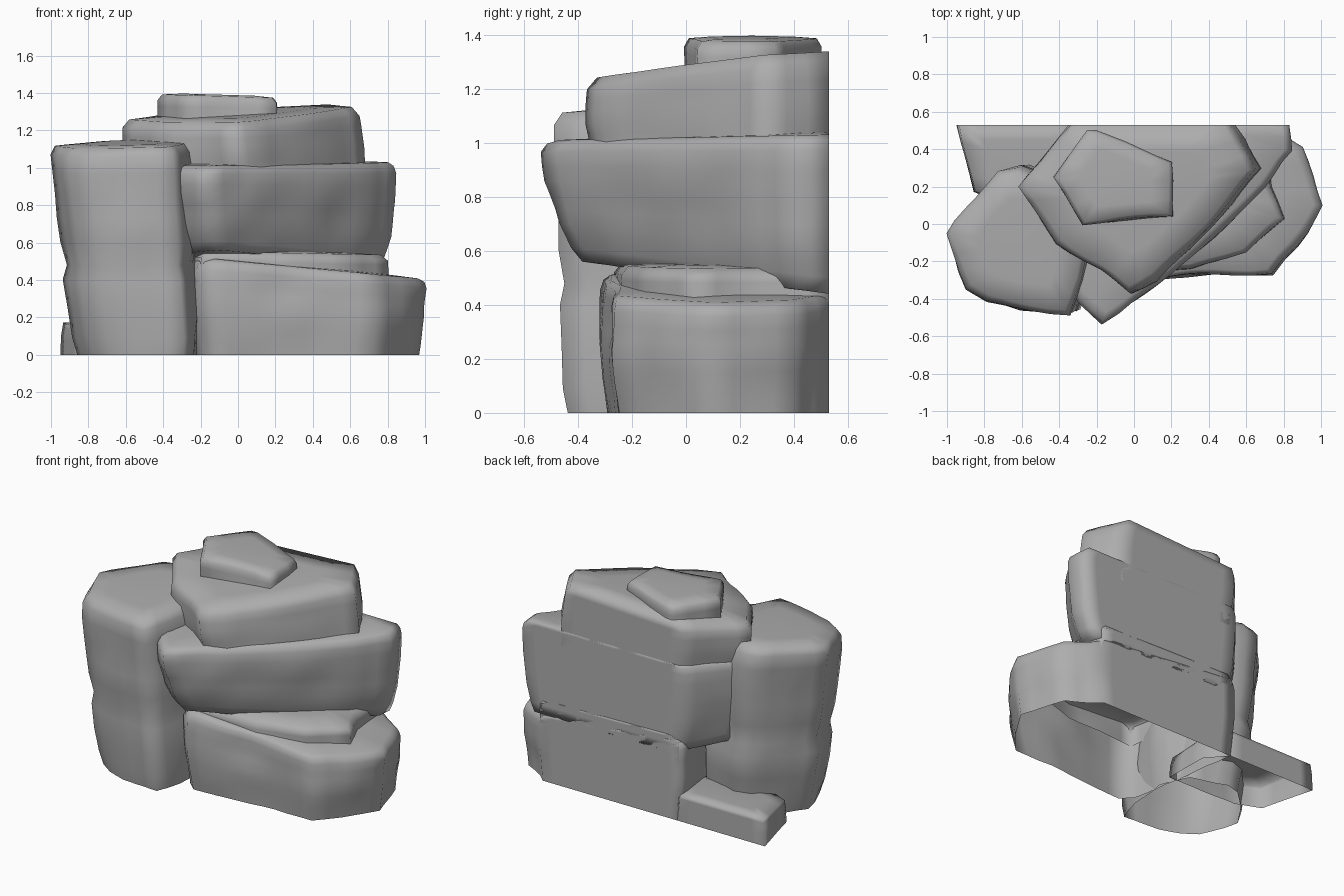
import bpy, bmesh, math
from mathutils import Vector, noise

BACK = 0.53          # flat rear plane shared by all rocks
cube = bpy.data.objects.get("Cube")
if cube:
    bpy.data.objects.remove(cube, do_unlink=True)

stone = bpy.data.materials.new("grey_stone")
stone.use_nodes = True
grey = (0.42, 0.42, 0.42, 1)
stone.diffuse_color = grey
stone.node_tree.nodes["Principled BSDF"].inputs["Base Color"].default_value = grey
FLOOR = (0, 0, 0)


def resample(points, step=0.09):
    """Split the long sides of an outline."""
    out = []
    for i, p in enumerate(points):
        a, b = Vector(p), Vector(points[(i + 1) % len(points)])
        n = max(1, round((b - a).length / step))
        out += [a.lerp(b, k / n) for k in range(n)]
    return out


def refine(layers, step=0.15):
    """Insert levels between widely spaced profile levels."""
    out = []
    for (t, s), (t2, s2) in zip(layers, layers[1:]):
        n = max(1, math.ceil((t2 - t) / step))
        out += [(t + (t2 - t) * k / n, s + (s2 - s) * k / n) for k in range(n)]
    return out + [layers[-1]]


def height(plane, q):
    """Height of a tilted plane given as (z, x slope, y slope)."""
    return plane[0] + plane[1] * q.x + plane[2] * q.y


def rock(name, outline, base, top, layers, rough=0.025, centre=None, lean=0, closed=False):
    """Loft an outline through (height fraction, scale) levels between two tilted planes."""
    pts = resample(outline)
    mid = Vector(centre) if centre else sum(pts, Vector((0, 0))) / len(pts)
    bm = bmesh.new()
    rings = []
    levels = refine(layers)
    inner = [(1, levels[-1][1] * 0.65)]
    for level, (t, s) in enumerate(levels + inner):
        cap = level == len(levels)
        ring = []
        for p in pts:
            rear = p.y > BACK - 0.005
            q = mid + (p - mid) * s
            q.x += lean * (1 - t)
            if rear and not cap:
                q.y = BACK
            low = height(base, q)
            z = low + t * (height(top, q) - low)
            if not cap and not rear:
                bump = noise.noise(Vector((q.x * 4, q.y * 4, z * 4 + len(name))))
                q += (q - mid).normalized() * bump * rough
                q.y = min(q.y, BACK)
            if cap:
                z += 0.008
            ring.append(bm.verts.new((q.x, q.y, z)))
        rings.append(ring)
    n = len(pts)
    for lo, hi in zip(rings, rings[1:]):
        for i in range(n):
            j = (i + 1) % n
            bm.faces.new((lo[i], lo[j], hi[j], hi[i]))
    bm.faces.new(rings[-1])
    if closed:
        bm.faces.new(rings[0][::-1])
    bmesh.ops.recalc_face_normals(bm, faces=bm.faces)
    mesh = bpy.data.meshes.new(name)
    bm.to_mesh(mesh)
    bm.free()
    mesh.materials.append(stone)
    mesh.shade_smooth()
    bpy.context.collection.objects.link(bpy.data.objects.new(name, mesh))


# Tall column with a pinched waist, leaning outwards at the top
rock("tall_column",
     [(-1.01, -.05), (-.98, -.16), (-.91, -.35), (-.8, -.42), (-.65, -.46), (-.35, -.49),
      (-.28, -.3), (-.24, 0), (-.35, .22), (-.62, .31), (-.73, .28), (-.86, .15)],
     FLOOR, (1.15, .03, .06),
     [(0, .85), (.08, .9), (.36, .97), (.43, .92), (.54, .97), (.88, 1), (.96, .98), (1, .9)],
     lean=.09)

# Wide boulder on the ground
rock("ground_boulder",
     [(-.22, -.25), (-.15, -.32), (.2, -.29), (.45, -.27), (.74, -.27), (.87, -.12),
      (1.01, .1), (.9, .41), (.7, BACK), (-.34, BACK)],
     FLOOR, (.5, -.095, 0),
     [(0, .95), (.5, 1), (.88, 1), (.96, .98), (1, .93)])

# Thin layer between the boulder and the overhang
rock("middle_layer",
     [(-.2, -.27), (.3, -.24), (.6, -.15), (.8, .03), (.73, .2), (.7, BACK), (-.32, BACK)],
     (.38, 0, 0), (.55, -.02, 0), [(0, 1), (.8, 1), (1, .94)], rough=.015)

# Overhanging slab, undercut towards the front
rock("overhanging_slab",
     [(-.3, -.42), (-.17, -.53), (-.08, -.48), (.12, -.33), (.42, -.08), (.7, .2), (.86, .39),
      (.83, BACK), (-.35, BACK), (-.62, .2)],
     (.51, 0, -.13), (1.02, 0, .02),
     [(0, .86), (.1, .9), (.3, .95), (.65, .99), (.9, 1), (.97, .98), (1, .94)],
     centre=(.2, .5), closed=True)

# Upper rock, its right side sloping inwards
rock("upper_rock",
     [(-.63, .2), (-.42, -.1), (-.03, -.36), (.1, -.3), (.4, -.02), (.67, .3),
      (.52, BACK), (-.35, BACK)],
     (.9, 0, 0), (1.27, .05, .085), [(0, .97), (.5, 1), (.88, .98), (1, .92)], lean=.04)

# Flat cap stone
rock("cap_stone",
     [(-.43, .25), (-.25, .5), (-.2, .5), (.2, .33), (.21, .04), (-.27, 0)],
     (1.18, 0, 0), (1.38, -.03, 0), [(0, 1.02), (.85, 1), (1, .93)], rough=.015)

# Low rear ledge
rock("rear_ledge",
     [(-.95, BACK), (-.86, .17), (-.7, .1), (-.2, .1), (-.2, .4), (-.31, BACK)],
     FLOOR, (.13, 0, .08), [(0, 1), (.6, .99), (1, .96)], rough=.015)
